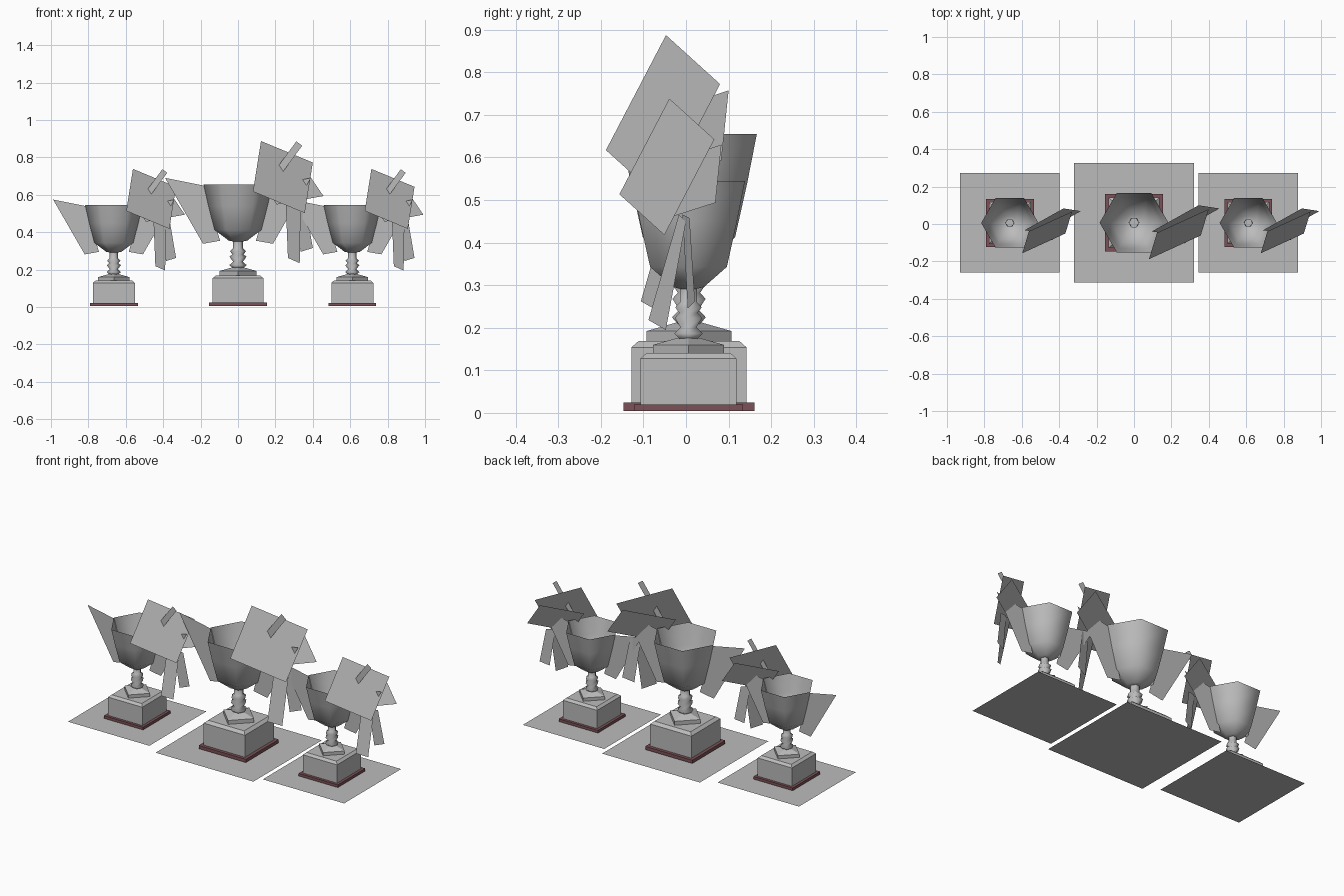
import bpy, bmesh, math
from mathutils import Vector

if "Cube" in bpy.data.objects:
    bpy.data.objects.remove(bpy.data.objects["Cube"], do_unlink=True)


def material(name, rgb):
    m = bpy.data.materials.new(name)
    m.use_nodes = True
    m.diffuse_color = (*rgb, 1)
    m.node_tree.nodes["Principled BSDF"].inputs["Base Color"].default_value = (*rgb, 1)
    return m


GREY = material("silver grey", (0.5, 0.5, 0.5))
MAROON = material("dark maroon", (0.2, 0.083, 0.095))


def finish(name, bm, mat, place, smooth=False):
    """Turn a bmesh into an object, scaled and moved to its trophy."""
    x, s = place
    mesh = bpy.data.meshes.new(name)
    bm.to_mesh(mesh)
    bm.free()
    mesh.materials.append(mat)
    for p in mesh.polygons:
        p.use_smooth = smooth
    ob = bpy.data.objects.new(name, mesh)
    ob.location.x = x
    ob.scale = (s, s, s)
    bpy.context.collection.objects.link(ob)
    return ob


def lathe(name, profile, sides, mat, place, smooth=False, turn=0.0, cap=False):
    """Stack polygon rings of (radius, height) around the trophy axis."""
    bm = bmesh.new()
    rings = []
    for r, z in profile:
        rings.append([bm.verts.new((r * math.cos(turn + math.tau * i / sides),
                                    CY + r * math.sin(turn + math.tau * i / sides), z))
                      for i in range(sides)])
    for a, b in zip(rings, rings[1:]):
        for i in range(sides):
            j = (i + 1) % sides
            bm.faces.new((a[i], a[j], b[j], b[i]))
    if cap:
        bm.faces.new(rings[0][::-1])
        bm.faces.new(rings[-1])
    return finish(name, bm, mat, place, smooth)


def sheet(name, corners, place):
    bm = bmesh.new()
    bm.faces.new([bm.verts.new(c) for c in corners])
    return finish(name, bm, GREY, place)


def card(name, a, b, c, place):
    """Parallelogram sheet from one corner and its two neighbours."""
    a, b, c = Vector(a), Vector(b), Vector(c)
    sheet(name, (a, b, b + c - a, c), place)


CY = 0.007
SQ = math.sqrt(2)
QUARTER = math.pi / 4


def trophy(tag, x, s):
    place = (x, s)
    # Ground sheet and square plinth
    g = 0.32
    sheet(tag + "_ground_sheet", [(-g, CY - g, 0), (g, CY - g, 0), (g, CY + g, 0), (-g, CY + g, 0)], place)
    lathe(tag + "_base_board", [(0.154 * SQ, 0.005), (0.154 * SQ, 0.024)], 4, MAROON, place,
          turn=QUARTER, cap=True)
    lathe(tag + "_plinth", [(0.135 * SQ, 0.024), (0.135 * SQ, 0.154), (0.118 * SQ, 0.169)],
          4, GREY, place, turn=QUARTER, cap=True)
    # Diamond foot, ringed stem and open six-sided bowl
    lathe(tag + "_foot", [(0.1, 0.169), (0.1, 0.192), (0.03, 0.212)], 4, GREY, place, cap=True)
    lathe(tag + "_stem", [(0.028, 0.208), (0.046, 0.224), (0.026, 0.242), (0.045, 0.268),
                          (0.03, 0.282), (0.043, 0.298), (0.027, 0.313), (0.027, 0.356)],
          6, GREY, place, smooth=True)
    lathe(tag + "_bowl", [(0.027, 0.35), (0.05, 0.355), (0.125, 0.412), (0.158, 0.54), (0.184, 0.655)],
          6, GREY, place, smooth=True)
    # Flat handles on both sides
    for side, d in (("right", -1), ("left", 1)):
        sheet(f"{tag}_{side}_handle", [(d * 0.39, CY, 0.69), (d * 0.18, CY, 0.648),
                                       (d * 0.096, CY, 0.354), (d * 0.187, CY, 0.338)], place)
    # Bow cards, pin and hanging ribbons
    card(tag + "_front_bow_card", (0.123, -0.047, 0.887), (0.4, 0.08, 0.772), (0.08, -0.188, 0.617), place)
    card(tag + "_back_bow_card", (0.345, 0.1, 0.757), (0.457, 0.083, 0.593), (0.095, -0.04, 0.712), place)
    card(tag + "_bow_pin", (0.312, -0.04, 0.885), (0.343, -0.04, 0.862), (0.155, -0.04, 0.672), place)
    sheet(tag + "_long_ribbon", [(0.255, -0.02, 0.56), (0.335, 0, 0.54),
                                 (0.33, -0.057, 0.234), (0.267, -0.106, 0.262)], place)
    sheet(tag + "_short_ribbon", [(0.3, -0.01, 0.56), (0.36, 0.01, 0.55),
                                  (0.4, 0.025, 0.315), (0.335, 0.005, 0.295)], place)


trophy("middle", 0, 1)
trophy("right_side", -0.664, 0.832)
trophy("left_side", 0.611, 0.832)
